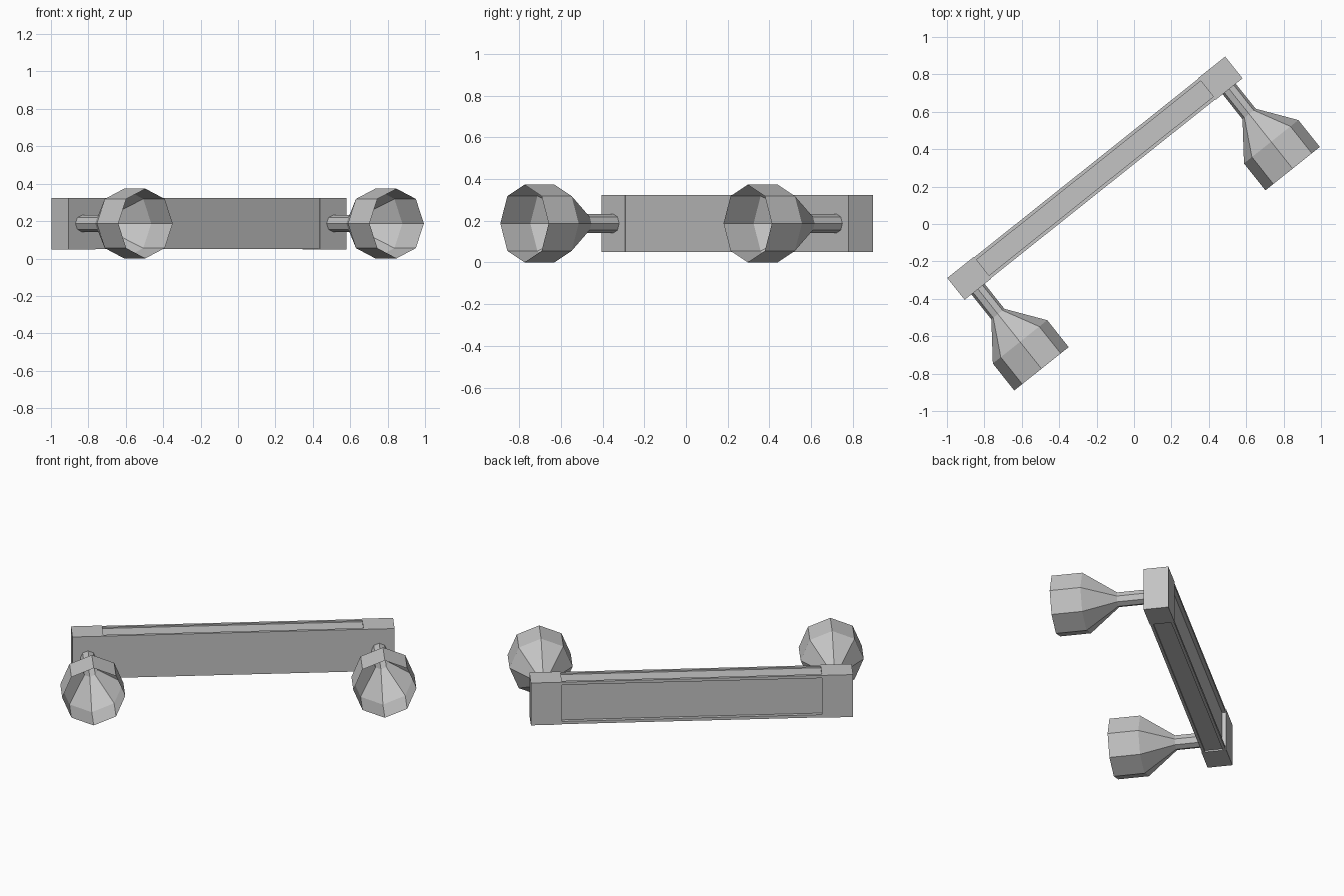
import bpy, bmesh, math
from mathutils import Matrix, Vector

if "Cube" in bpy.data.objects:
    bpy.data.objects.remove(bpy.data.objects["Cube"])

grey = bpy.data.materials.new("plain grey")
grey.use_nodes = True
grey.diffuse_color = (0.55, 0.55, 0.55, 1)
grey.node_tree.nodes["Principled BSDF"].inputs["Base Color"].default_value = grey.diffuse_color

# Local frame: x runs along the bar, -y points out of its front
FRAME = Matrix.Translation((-0.209, 0.245, 0.187)) @ Matrix.Rotation(math.radians(38.55), 4, "Z")
HALF_LEN, HALF_W, HALF_H = 0.95, 0.0745, 0.1375
CAP = 0.183
CAP_X = HALF_LEN - CAP / 2


def finish(name, bm):
    bmesh.ops.recalc_face_normals(bm, faces=bm.faces)
    mesh = bpy.data.meshes.new(name)
    bm.to_mesh(mesh)
    bm.free()
    mesh.materials.append(grey)
    obj = bpy.data.objects.new(name, mesh)
    bpy.context.collection.objects.link(obj)
    obj.matrix_world = FRAME
    return obj


def end_block(name, x):
    bm = bmesh.new()
    size = Matrix.Diagonal((CAP, 2 * HALF_W, 2 * HALF_H, 1))
    bmesh.ops.create_cube(bm, size=1, matrix=Matrix.Translation((x, 0, 0)) @ size)
    finish(name, bm)


def cup_on_stem(name, x):
    # Eight-sided open cup flaring from a thin stem
    profile = [(0.045, 0.07), (0.045, 0.245), (0.186, 0.435), (0.186, 0.619)]
    bm = bmesh.new()
    rings = []
    for r, out in profile:
        rings.append([bm.verts.new((x + r * math.sin(k * math.pi / 4), -out,
                                    r * math.cos(k * math.pi / 4))) for k in range(8)])
    for a, b in zip(rings, rings[1:]):
        for k in range(8):
            j = (k + 1) % 8
            bm.faces.new((a[k], a[j], b[j], b[k]))
    finish(name, bm)


def grooved_bar():
    # Section with shallow grooves in the top, back and bottom
    w, h, rim, deep = HALF_W - 0.003, HALF_H - 0.001, 0.018, 0.022
    upper = [(-w, h), (rim - w, h), (rim - w, h - rim / 2), (w - rim, h - rim / 2),
             (w - rim, h), (w, h), (w, h - rim), (w - deep, h - rim)]
    section = upper + [(y, -z) for y, z in reversed(upper)]
    end = HALF_LEN - CAP
    bm = bmesh.new()
    face = bm.faces.new([bm.verts.new((-end, y, z)) for y, z in section])
    swept = bmesh.ops.extrude_face_region(bm, geom=[face])["geom"]
    bmesh.ops.translate(bm, vec=Vector((2 * end, 0, 0)),
                        verts=[v for v in swept if isinstance(v, bmesh.types.BMVert)])
    finish("grooved_bar", bm)


grooved_bar()
for side, sign in (("right", -1), ("left", 1)):
    end_block(side + "_end_block", sign * CAP_X)
    cup_on_stem(side + "_cup", sign * CAP_X)
